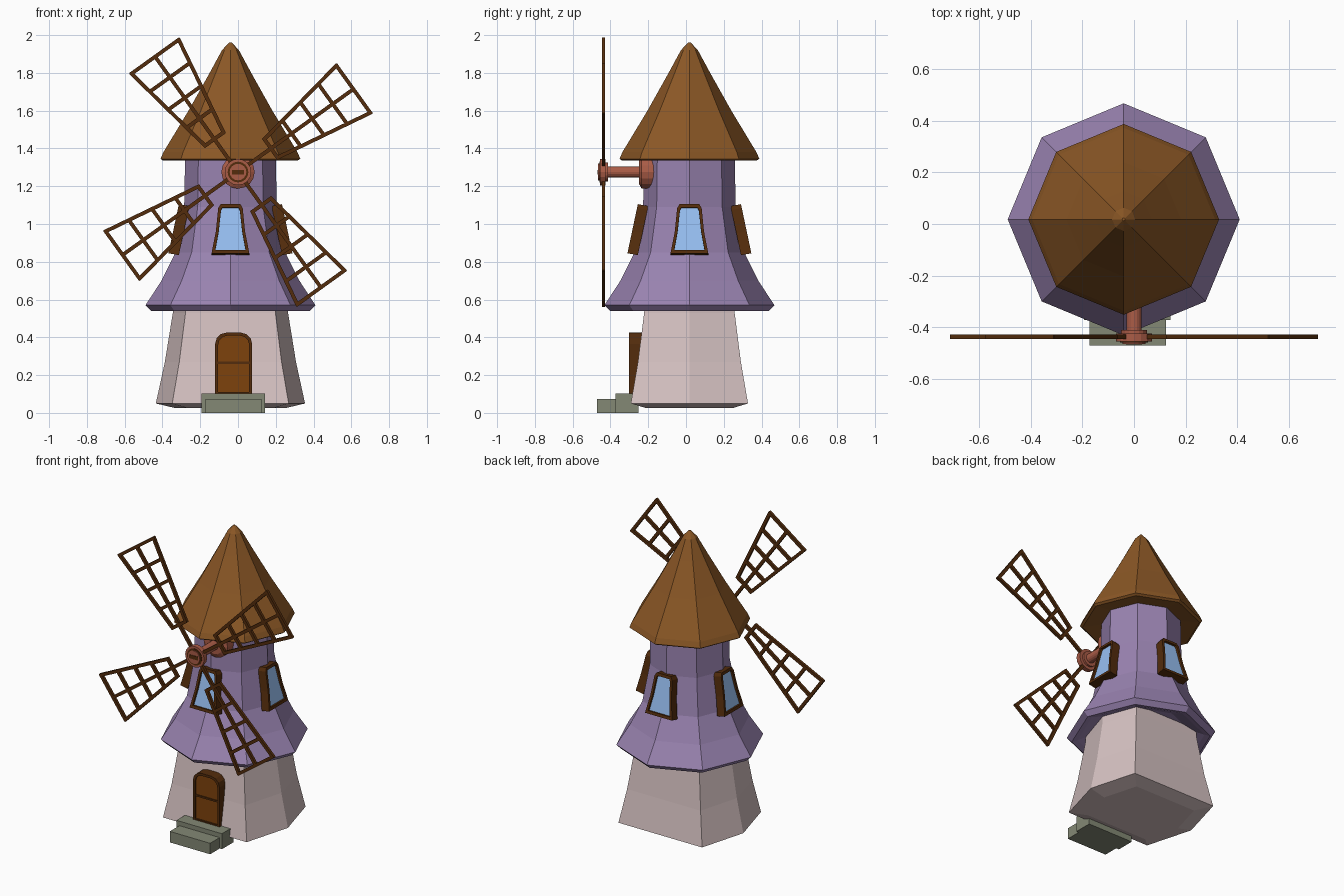
import bpy, bmesh
from math import sin, cos, pi, radians
from mathutils import Vector, Matrix

if "Cube" in bpy.data.objects:
    bpy.data.objects.remove(bpy.data.objects["Cube"])

CX, CY = -0.04, 0.018          # tower axis
HUB = Vector((0, -0.437, 1.275))


def material(name, r, g, b):
    m = bpy.data.materials.new(name)
    m.diffuse_color = [(c / 255) ** 2.2 for c in (r, g, b)] + [1]
    m.use_nodes = True
    m.node_tree.nodes["Principled BSDF"].inputs["Base Color"].default_value = m.diffuse_color
    return m


ROOF = material("roof_brown", 138, 88, 42)
PURPLE = material("purple", 152, 130, 175)
STONE = material("stone", 212, 192, 192)
GLASS = material("glass", 150, 190, 242)
WOOD = material("dark_wood", 84, 48, 20)
DOOR = material("door_wood", 125, 68, 20)
COPPER = material("copper", 168, 92, 72)
STEP = material("step_stone", 130, 135, 116)


def finish(name, bm, mat):
    bmesh.ops.recalc_face_normals(bm, faces=bm.faces)
    me = bpy.data.meshes.new(name)
    bm.to_mesh(me)
    bm.free()
    me.materials.append(mat)
    ob = bpy.data.objects.new(name, me)
    bpy.context.collection.objects.link(ob)
    return ob


def loft(name, section, profile, mat):
    """Stack scaled copies of a section along (radius, z) profile, capped."""
    bm = bmesh.new()
    rings = [[bm.verts.new((CX + x * r, CY + y * r, z)) for x, y in section] for r, z in profile]
    n = len(section)
    for a, b in zip(rings, rings[1:]):
        for i in range(n):
            bm.faces.new((a[i], a[(i + 1) % n], b[(i + 1) % n], b[i]))
    bm.faces.new(rings[0])
    bm.faces.new(rings[-1])
    return finish(name, bm, mat)


def box(bm, lo, hi):
    lo, hi = Vector(lo), Vector(hi)
    bmesh.ops.create_cube(bm, size=1, matrix=Matrix.Translation((lo + hi) / 2) @ Matrix.Diagonal((*(hi - lo), 1)))


def framed_panel(name, outer, inner, place, depth, recess, mat):
    """Wooden frame between two outlines, with a recessed panel inside."""
    n = len(outer)
    bm = bmesh.new()
    loops = [[bm.verts.new(place(u, v, w)) for u, v in pts]
             for pts, w in ((outer, depth), (outer, 0), (inner, 0), (inner, depth))]
    for k in range(4):
        a, b = loops[k], loops[(k + 1) % 4]
        for i in range(n):
            bm.faces.new((a[i], a[(i + 1) % n], b[(i + 1) % n], b[i]))
    finish(name + "_frame", bm, WOOD)
    bm = bmesh.new()
    rows = [[bm.verts.new(place(u, v, w)) for u, v in inner] for w in (recess, depth * 0.95)]
    for r in rows:
        bm.faces.new(r)
    for i in range(n):
        j = (i + 1) % n
        bm.faces.new((rows[0][i], rows[0][j], rows[1][j], rows[1][i]))
    finish(name + "_panel", bm, mat)


def mirrored(half):
    return half + [(-u, v) for u, v in reversed(half)]


# Tower: six-sided stone base, eight-sided purple storey and roof
octagon = [(cos(i * pi / 4), sin(i * pi / 4)) for i in range(8)]
hexagon = [(1, 0), (0.78, 0.785), (-0.78, 0.785), (-1, 0), (-0.78, -0.785), (0.78, -0.785)]
loft("stone_base", hexagon, [(0.29, 0.025), (0.395, 0.05), (0.347, 0.27), (0.305, 0.53), (0.30, 0.61)], STONE)
loft("upper_storey", octagon, [(0.29, 0.59), (0.385, 0.55), (0.42, 0.54), (0.45, 0.57), (0.365, 0.70),
                               (0.29, 0.85), (0.245, 1.09), (0.24, 1.36)], PURPLE)
loft("roof", octagon, [(0.20, 1.355), (0.355, 1.335), (0.37, 1.345), (0.355, 1.38), (0.222, 1.60),
                       (0.11, 1.80), (0.045, 1.92), (0.006, 1.962)], ROOF)

# Four flared windows leaning with the wall
win_out = mirrored([(0.10, 0), (0.077, 0.45), (0.065, 0.92), (0.052, 1)])
win_in = mirrored([(0.08, 0.07), (0.062, 0.45), (0.05, 0.88), (0.043, 0.93)])
for i, side in enumerate(("right", "back", "left", "front")):
    d = Vector((cos(i * pi / 2), sin(i * pi / 2), 0))
    t = Vector((-d.y, d.x, 0))

    def place(u, v, w, d=d, t=t):
        return Vector((CX, CY, 0.845 + 0.26 * v - 0.01 * w / 0.055)) + d * (0.328 - 0.055 * v - w) + t * u
    framed_panel("window_" + side, win_out, win_in, place, 0.055, 0.014, GLASS)

# Arched door with a middle rail
def arch(w, lo, hi, r):
    return mirrored([(w, lo)] + [(w - r + r * cos(a), hi - r + r * sin(a))
                                 for a in (0, pi / 6, pi / 3, pi / 2)])


framed_panel("door", arch(0.098, 0.095, 0.425, 0.06), arch(0.082, 0.111, 0.409, 0.048),
             lambda u, v, w: Vector((-0.023 + u, -0.302 + w, v)), 0.075, 0.01, DOOR)
bm = bmesh.new()
box(bm, (-0.107, -0.299, 0.26), (0.061, -0.28, 0.271))
finish("door_rail", bm, WOOD)

# Entrance steps
bm = bmesh.new()
box(bm, (-0.172, -0.472, 0), (0.125, -0.36, 0.073))
box(bm, (-0.193, -0.372, 0), (0.142, -0.252, 0.103))
finish("entrance_steps", bm, STEP)

# Axle, wall flange and hub
def disc(bm, r1, r2, y0, y1, n=16):
    m = Matrix.Translation((0, (y0 + y1) / 2, HUB.z)) @ Matrix.Rotation(pi / 2, 4, 'X')
    bmesh.ops.create_cone(bm, cap_ends=True, segments=n, radius1=r1, radius2=r2, depth=abs(y1 - y0), matrix=m)


bm = bmesh.new()
disc(bm, 0.03, 0.03, -0.15, -0.44)
disc(bm, 0.088, 0.088, -0.15, -0.235)
disc(bm, 0.088, 0.06, -0.235, -0.25)
disc(bm, 0.05, 0.05, -0.412, -0.45)
disc(bm, 0.07, 0.07, -0.425, -0.456)
disc(bm, 0.044, 0.044, -0.45, -0.465)
finish("axle_and_hub", bm, COPPER)
bm = bmesh.new()
disc(bm, 0.055, 0.055, -0.45, -0.459)
box(bm, (-0.032, -0.468, HUB.z - 0.012), (0.032, -0.46, HUB.z + 0.012))
finish("hub_trim", bm, WOOD)

# Four lattice sails, tapering towards the hub
def bar(bm, a, b, rot, width=0.02, thick=0.018):
    a, b = Vector((a[0], 0, a[1])), Vector((b[0], 0, b[1]))
    d = b - a
    turn = Vector((1, 0, 0)).rotation_difference(d).to_matrix().to_4x4()
    m = Matrix.Translation(HUB) @ rot @ Matrix.Translation((a + b) / 2) @ turn
    bmesh.ops.create_cube(bm, size=1, matrix=m @ Matrix.Diagonal((d.length + width * 0.8, thick, width, 1)))


R0, R1, W0, W1 = 0.215, 0.752, 0.06, 0.154
for k in range(4):
    rot = Matrix.Rotation(-radians(35.7 + 90 * k), 4, 'Y')
    bm = bmesh.new()
    bar(bm, (0.03, 0), (R1, 0), rot)
    for s in (-1, 1):
        bar(bm, (R0, s * W0), (R1, s * W1), rot)
    for j in range(5):
        f = j / 4
        r, w = R0 + (R1 - R0) * f, W0 + (W1 - W0) * f
        bar(bm, (r, -w), (r, w), rot)
    finish(f"sail_{k + 1}", bm, WOOD)
